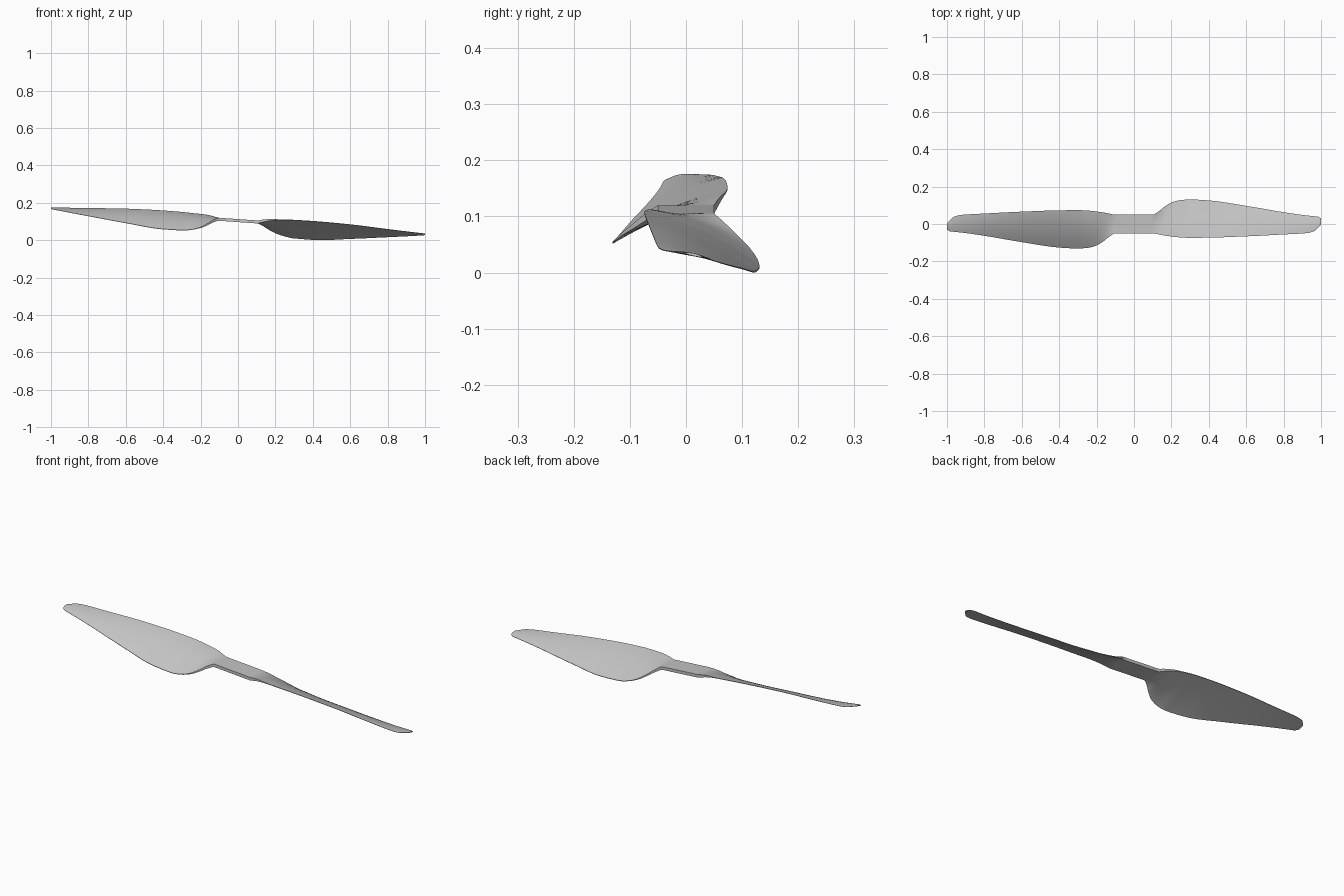
import bpy, bmesh, math
from mathutils import Vector

cube = bpy.data.objects.get("Cube")
if cube:
    bpy.data.objects.remove(cube, do_unlink=True)

grey = bpy.data.materials.new("light grey plastic")
grey.use_nodes = True
grey.diffuse_color = (0.55, 0.55, 0.55, 1)
grey.node_tree.nodes["Principled BSDF"].inputs["Base Color"].default_value = grey.diffuse_color

# Blade stations: span, leading edge (y, z), trailing edge (y, z)
STATIONS = [
    (0, -.05, 0, .05, 0),
    (.1, -.05, 0, .05, 0),
    (.13, -.055, .007, .066, -.011),
    (.16, -.061, .014, .09, -.03),
    (.2, -.067, .019, .115, -.051),
    (.25, -.072, .022, .128, -.066),
    (.3, -.074, .024, .131, -.073),
    (.4, -.073, .025, .126, -.074),
    (.6, -.066, .021, .097, -.055),
    (.8, -.056, .01, .063, -.032),
    (.92, -.049, .004, .046, -.018),
    (.96, -.04, .002, .042, -.013),
    (.985, -.019, .001, .039, -.01),
    (1, -.002, 0, .03, -.007),
]
HUB_HALF = 0.008     # half thickness of the hub bar
TILT = -0.07         # slope of the whole propeller along x
AXIS_HEIGHT = 0.105
ACROSS = 16
STEPS = 5


def smooth(a, b, x):
    t = min(max((x - a) / (b - a), 0), 1)
    return t * t * (3 - 2 * t)


def slope(i, k):
    """Limited tangent of column k at station i."""
    if i in (0, len(STATIONS) - 1):
        return 0
    p, q, r = STATIONS[i - 1:i + 2]
    a = (q[k] - p[k]) / (q[0] - p[0])
    b = (r[k] - q[k]) / (r[0] - q[0])
    return 2 * a * b / (a + b) if a * b > 0 else 0


def between(i, t):
    """Hermite blend from station i to the next one."""
    p, q = STATIONS[i], STATIONS[i + 1]
    d = q[0] - p[0]
    s = t * t * (3 - 2 * t)
    row = [p[0] + d * t]
    for k in range(1, 5):
        m = slope(i, k) if i else 0
        n = slope(i + 1, k)
        if i + 2 == len(STATIONS):
            m = n = (q[k] - p[k]) / d
        row.append(p[k] + (q[k] - p[k]) * s
                   + d * (m * t * (1 - t) ** 2 - n * t * t * (1 - t)))
    return row


def section(row):
    """Closed loop: upper skin to the trailing edge, lower skin back."""
    x, y0, z0, y1, z1 = row
    foil = smooth(.09, .25, x)
    camber = 0.055 * foil * (y1 - y0) * (1 - 0.6 * x)
    half = HUB_HALF * (1 - foil) + foil * (0.0065 - 0.004 * x)
    upper, lower = [], []
    for j in range(ACROSS + 1):
        u = (1 - math.cos(math.pi * j / ACROSS)) / 2
        y = y0 + (y1 - y0) * u
        z = z0 + (z1 - z0) * u + camber * 4 * u * (1 - u)
        h = half * (1 - foil + foil * (0.25 + 0.75 * math.sin(math.pi * u)))
        upper.append(Vector((x, y, z + h)))
        lower.append(Vector((x, y, z - h)))
    return upper + lower[::-1]


rows = [between(i, s / STEPS) for i in range(len(STATIONS) - 1) for s in range(STEPS)]
rows.append(list(STATIONS[-1]))

# Two identical blades, half a turn apart, joined at the hub centre
bm = bmesh.new()
for side in (1, -1):
    loops = []
    for row in rows:
        loops.append([bm.verts.new((side * p.x, side * p.y, p.z)) for p in section(row)])
    for a, b in zip(loops, loops[1:]):
        for j in range(len(a)):
            k = (j + 1) % len(a)
            bm.faces.new((a[j], a[k], b[k], b[j]))
    # Blunt tip, closed in strips between the two skins
    tip = loops[-1]
    for j in range(ACROSS):
        bm.faces.new((tip[j], tip[j + 1], tip[-2 - j], tip[-1 - j]))
bmesh.ops.remove_doubles(bm, verts=bm.verts, dist=1e-5)
bmesh.ops.recalc_face_normals(bm, faces=bm.faces)

# Lean the propeller along its span
for v in bm.verts:
    v.co.z += AXIS_HEIGHT + TILT * v.co.x
lowest = min(v.co.z for v in bm.verts)
for v in bm.verts:
    v.co.z -= lowest

mesh = bpy.data.meshes.new("propeller")
bm.to_mesh(mesh)
bm.free()
mesh.materials.append(grey)
propeller = bpy.data.objects.new("propeller", mesh)
bpy.context.collection.objects.link(propeller)

bpy.ops.object.select_all(action='DESELECT')
propeller.select_set(True)
bpy.context.view_layer.objects.active = propeller
bpy.ops.object.shade_smooth_by_angle(angle=math.radians(35))
